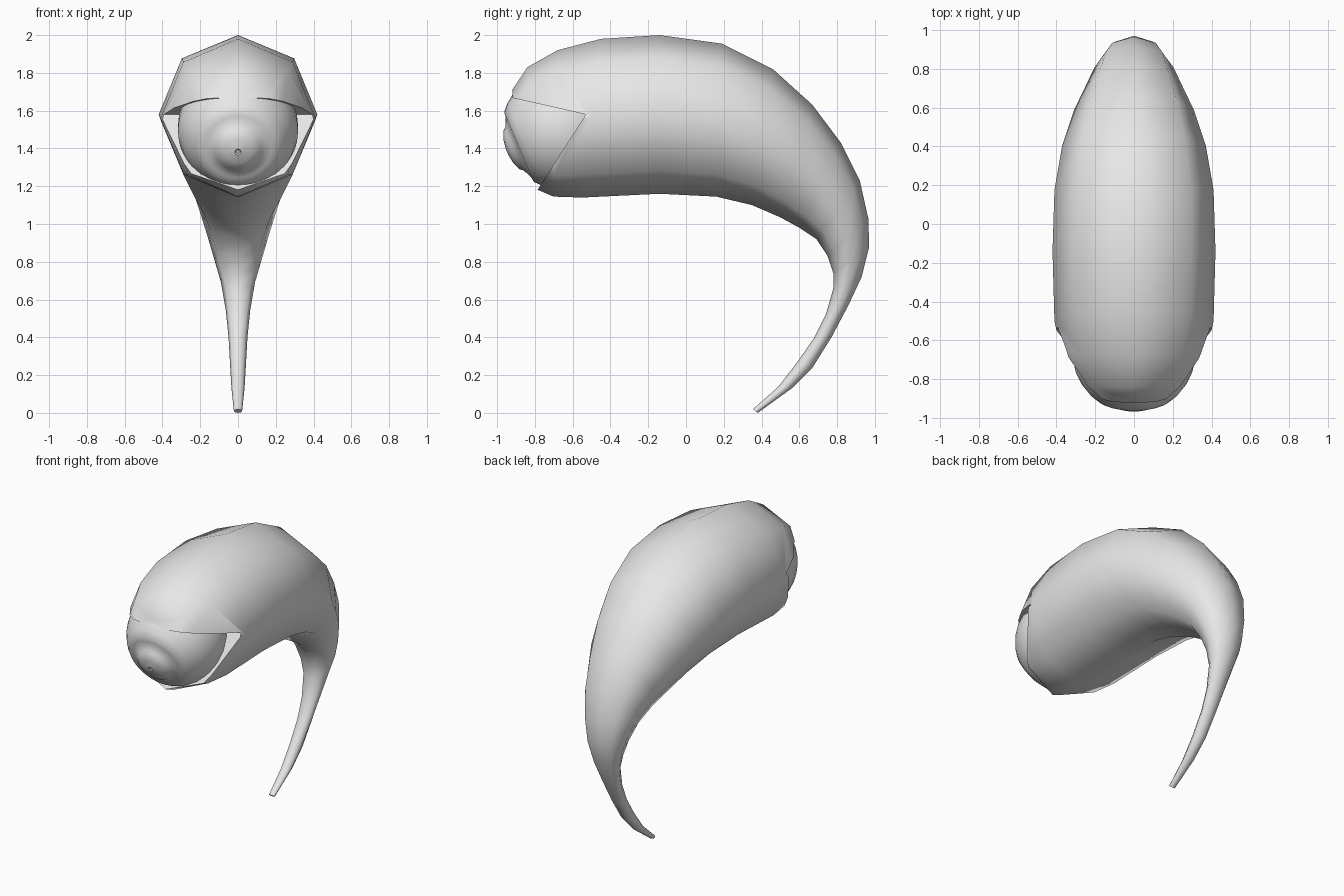
import bpy
import bmesh
from math import sin, cos, pi, radians
from mathutils import Vector

default_cube = bpy.data.objects.get("Cube")
if default_cube:
    bpy.data.objects.remove(default_cube, do_unlink=True)

# One plain grey for the whole model
grey = bpy.data.materials.new("plain grey")
grey.use_nodes = True
grey.diffuse_color = (0.8, 0.8, 0.8, 1)
grey.node_tree.nodes["Principled BSDF"].inputs["Base Color"].default_value = grey.diffuse_color


def make_object(name, bm):
    """Turn a bmesh into a named, coloured object in the scene."""
    bmesh.ops.recalc_face_normals(bm, faces=bm.faces)
    mesh = bpy.data.meshes.new(name)
    bm.to_mesh(mesh)
    bm.free()
    mesh.materials.append(grey)
    obj = bpy.data.objects.new(name, mesh)
    bpy.context.collection.objects.link(obj)
    return obj


def activate(obj):
    bpy.ops.object.select_all(action="DESELECT")
    obj.select_set(True)
    bpy.context.view_layer.objects.active = obj


def smooth(obj, degrees):
    activate(obj)
    bpy.ops.object.shade_smooth_by_angle(angle=radians(degrees))


def loft(bm, rings):
    """Skin a list of closed point rings and cap both ends."""
    loops = [[bm.verts.new(p) for p in ring] for ring in rings]
    count = len(loops[0])
    for a, b in zip(loops, loops[1:]):
        for i in range(count):
            j = (i + 1) % count
            bm.faces.new((a[i], a[j], b[j], b[i]))
    bm.faces.new(loops[0])
    bm.faces.new(loops[-1])


def body_ring(top_y, top_z, low_y, low_z, half_width, sides=8):
    """Eight-sided section spanning an upper and a lower profile point."""
    top, low = Vector((0, top_y, top_z)), Vector((0, low_y, low_z))
    middle, reach = (top + low) / 2, (top - low) / 2
    side = Vector((half_width, 0, 0))
    angles = [2 * pi * i / sides for i in range(sides)]
    return [middle + reach * cos(t) + side * sin(t) for t in angles]


# Body: back y, z, belly y, z, half width, from the head to the tail tip
sections = [
    (-.92, 1.71, -.90, 1.28, .22),
    (-.84, 1.83, -.83, 1.20, .29),
    (-.68, 1.92, -.70, 1.145, .37),
    (-.45, 1.98, -.55, 1.14, .41),
    (-.14, 2.0, -.14, 1.16, .42),
    (.19, 1.955, .16, 1.145, .41),
    (.46, 1.82, .35, 1.1, .37),
    (.67, 1.63, .50, 1.035, .31),
    (.82, 1.43, .60, .98, .25),
    (.92, 1.23, .69, .92, .205),
    (.965, 1.03, .75, .83, .16),
    (.97, .88, .78, .74, .125),
    (.93, .72, .78, .66, .09),
    (.86, .57, .74, .52, .065),
    (.77, .40, .68, .40, .05),
    (.67, .24, .59, .27, .042),
    (.56, .13, .49, .14, .035),
    (.38, 0, .355, .02, .022),
]
bm = bmesh.new()
loft(bm, [body_ring(*section) for section in sections])
body = make_object("curved_body", bm)

# Wedge that opens the eye socket, leaving a lid above and a rim below
wedge = [(-.53, 1.58), (-1.33, 1.76), (-1.4, .8), (-1.03, .8)]
bm = bmesh.new()
loft(bm, [[(x, y, z) for y, z in wedge] for x in (-1, 1)])
cutter = make_object("socket_cutter", bm)
cutter.hide_render = True

activate(body)
cut = body.modifiers.new("socket", "BOOLEAN")
cut.operation = "DIFFERENCE"
cut.solver = "EXACT"
cut.object = cutter
bpy.ops.object.modifier_apply(modifier=cut.name)
bpy.data.objects.remove(cutter, do_unlink=True)
smooth(body, 65)

# Eyeball: lathed sphere with a stepped iris and pupil around its front pole
iris_steps = [(2, .312), (3, .318), (12, .317), (21, .312), (24, .302),
              (30, .302), (35, .307), (39, .32)]
globe_steps = [(angle, .32) for angle in range(48, 180, 12)]
segments = 32
bm = bmesh.new()
rings = []
for angle, radius in iris_steps + globe_steps:
    a = radians(angle)
    rings.append([(radius * sin(a) * cos(2 * pi * i / segments),
                   radius * sin(a) * sin(2 * pi * i / segments),
                   radius * cos(a)) for i in range(segments)])
loft(bm, rings)
gaze = Vector((0, -cos(radians(23)), -sin(radians(23))))
bm.transform(gaze.to_track_quat("Z", "Y").to_matrix().to_4x4())
bmesh.ops.translate(bm, verts=bm.verts, vec=(0, -.655, 1.505))
eyeball = make_object("eyeball", bm)
smooth(eyeball, 40)
